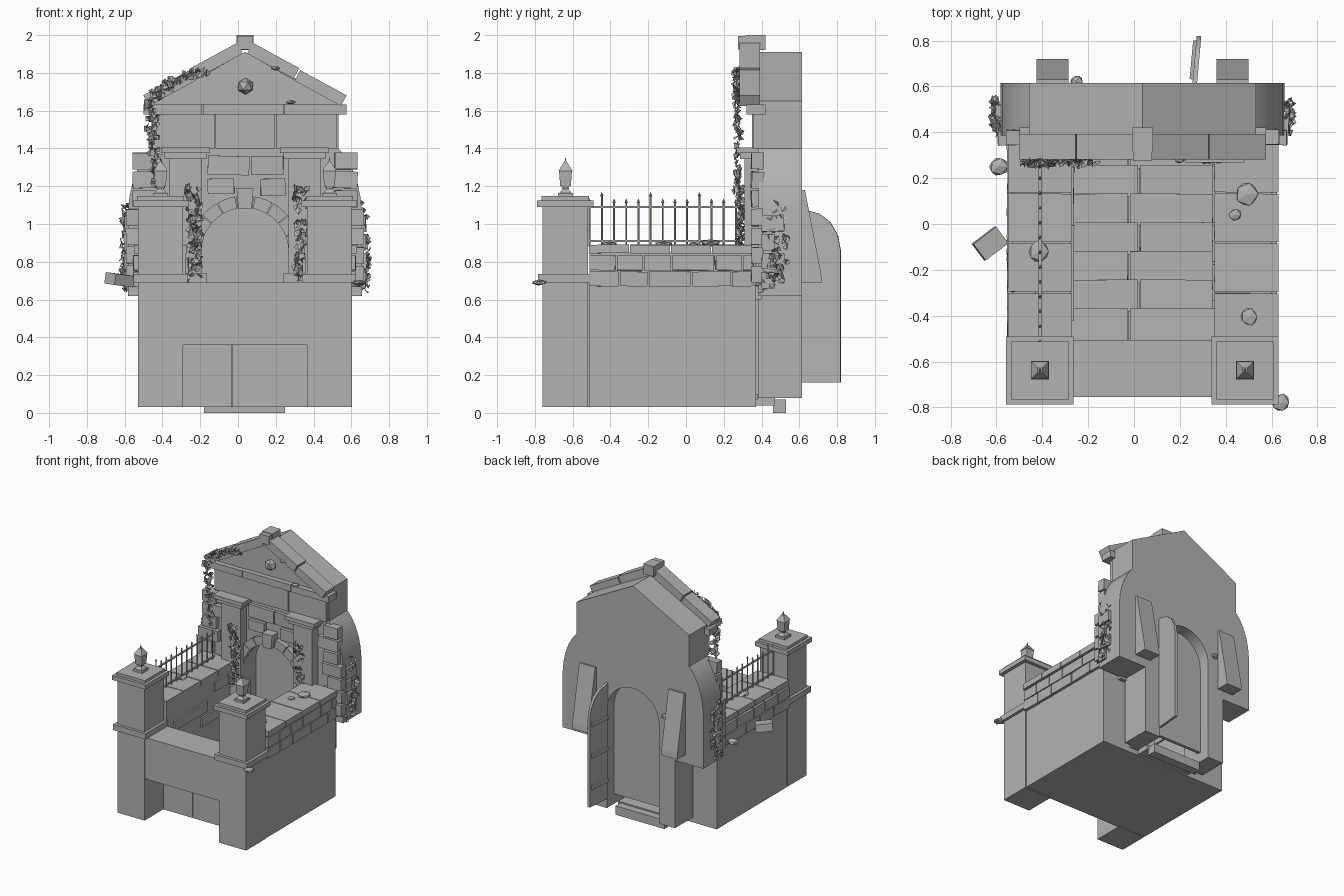
import bpy, bmesh, math, random
from mathutils import Vector, Matrix, Euler

random.seed(4)
CX = 0.037                      # symmetry axis of the gateway
stone = bpy.data.materials.new("grey_stone")
stone.diffuse_color = (0.45, 0.45, 0.45, 1)


def finish(name, bm, smooth=False):
    bmesh.ops.recalc_face_normals(bm, faces=bm.faces)
    me = bpy.data.meshes.new(name)
    bm.to_mesh(me)
    bm.free()
    me.materials.append(stone)
    ob = bpy.data.objects.new(name, me)
    bpy.context.collection.objects.link(ob)
    if smooth:
        bpy.context.view_layer.objects.active = ob
        ob.select_set(True)
        bpy.ops.object.shade_smooth_by_angle(angle=math.radians(30))
        ob.select_set(False)
    return ob


def add_box(bm, x0, x1, y0, y1, z0, z1, rot=(0, 0, 0)):
    m = (Matrix.Translation(((x0 + x1) / 2, (y0 + y1) / 2, (z0 + z1) / 2))
         @ Euler(rot).to_matrix().to_4x4()
         @ Matrix.Diagonal((x1 - x0, y1 - y0, z1 - z0, 1)))
    bmesh.ops.create_cube(bm, size=1, matrix=m)


def boxes(name, *dims):
    bm = bmesh.new()
    for d in dims:
        add_box(bm, *d)
    return finish(name, bm)


def prism(name, pts, a, b, axis="y", smooth=False):
    """Extrude a profile (x,z along y) or (y,z along x)."""
    bm = bmesh.new()
    place = (lambda p, t: (p[0], t, p[1])) if axis == "y" else (lambda p, t: (t, p[0], p[1]))
    f = bm.faces.new([bm.verts.new(place(p, a)) for p in pts])
    r = bmesh.ops.extrude_face_region(bm, geom=[f])
    d = (0, b - a, 0) if axis == "y" else (b - a, 0, 0)
    bmesh.ops.translate(bm, vec=d, verts=[v for v in r["geom"] if isinstance(v, bmesh.types.BMVert)])
    return finish(name, bm, smooth)


def arc(r, zc, a0, a1, n):
    return [(CX + r * math.cos(math.radians(a0 + (a1 - a0) * i / n)),
             zc + r * math.sin(math.radians(a0 + (a1 - a0) * i / n))) for i in range(n + 1)]


def wob(a=0.03):
    return tuple(random.uniform(-a, a) for _ in range(3))


# --- base: side walls, front wall with recess below, floor
boxes("side_walls", (-0.53, -0.275, -0.51, 0.37, 0.03, 0.85), (0.355, 0.60, -0.51, 0.37, 0.03, 0.85))
boxes("base_floor", (-0.28, 0.36, -0.51, 0.37, 0.03, 0.06))
boxes("front_wall", (-0.29, 0.365, -0.755, -0.505, 0.36, 0.69))
boxes("recess_panels", (-0.29, -0.035, -0.525, -0.50, 0.03, 0.36), (-0.03, 0.365, -0.525, -0.50, 0.03, 0.36))

# --- stairs descending towards the arch
bm = bmesh.new()
for i in range(7):
    y, z = -0.505 + 0.125 * i, 0.61 - 0.085 * i
    j = 0.0 + (0.02 if i % 2 else -0.025)
    for x0, x1 in ((-0.275, j - 0.002), (j + 0.002, 0.355)):
        add_box(bm, x0, x1, y, y + 0.125, 0.04, z - 0.03)
        add_box(bm, x0 + 0.005, x1, y - 0.004, y + 0.137, z - 0.03, z, wob(0.008))
finish("stairs", bm)
boxes("threshold", (-0.18, 0.25, 0.46, 0.53, 0.0, 0.07))
boxes("passage_floor", (-0.2, 0.27, 0.36, 0.47, 0.04, 0.08))

# --- coping and rough courses on the side walls
bm = bmesh.new()
for x0, x1 in ((-0.55, -0.27), (0.35, 0.63)):
    for k in range(4):
        y = -0.515 + 0.217 * k
        add_box(bm, x0, x1, y + 0.002, y + 0.213, 0.845, 0.89, wob(0.006))
finish("coping_stones", bm)
bm = bmesh.new()
for xo, s in ((-0.535, -1), (0.605, 1)):
    for row in range(2):
        y = -0.515
        while y < 0.32:
            w = random.uniform(0.14, 0.23)
            z = 0.755 - 0.085 * row
            add_box(bm, xo - 0.018, xo + 0.018, y + 0.004, min(y + w, 0.36) - 0.004, z, z + 0.078, wob(0.025))
            y += w
for xi in (-0.272, 0.352):
    for k in range(9):
        y = -0.42 + 0.085 * k
        z = random.choice((0.42, 0.52, 0.62, 0.74))
        add_box(bm, xi - 0.01, xi + 0.01, y, y + 0.16, z, z + 0.075, wob(0.02))
finish("wall_bricks", bm)

# --- front piers with caps and lanterns
for s, label in ((-1, "left"), (1, "right")):
    px, py = CX + s * 0.447, -0.638
    dims = []
    for h, z0, z1 in ((0.12, 0.03, 0.69), (0.142, 0.69, 0.735), (0.12, 0.735, 1.09),
                      (0.147, 1.09, 1.125), (0.125, 1.125, 1.147)):
        dims.append((px - h, px + h, py - h - 0.003, py + h, z0, z1))
    boxes(label + "_pier", *dims)
    bm = bmesh.new()
    for r0, r1, z0, z1 in ((0.04, 0.04, 1.147, 1.165), (0.032, 0.016, 1.165, 1.185), (0.016, 0.022, 1.185, 1.2),
                           (0.028, 0.034, 1.2, 1.28), (0.038, 0.01, 1.28, 1.325), (0.006, 0.001, 1.32, 1.352)):
        q = math.sqrt(2)
        bmesh.ops.create_cone(bm, cap_ends=True, segments=4, radius1=r0 * q, radius2=r1 * q, depth=z1 - z0,
                              matrix=Matrix.Translation((px, py, (z0 + z1) / 2)) @ Matrix.Rotation(math.pi / 4, 4, "Z"))
    finish(label + "_lantern", bm)

# --- iron fence on the left wall
bm = bmesh.new()
for z in (0.91, 1.09):
    add_box(bm, -0.416, -0.404, -0.51, 0.29, z - 0.005, z + 0.005)
for i in range(13):
    y, top = -0.51 + 0.0645 * i, (1.15 if (i - 1) % 4 == 0 else 1.115)
    bmesh.ops.create_cone(bm, cap_ends=True, segments=6, radius1=0.005, radius2=0.005, depth=top - 0.88,
                          matrix=Matrix.Translation((-0.41, y, (top + 0.88) / 2)))
    for r0, r1, dz in ((0.003, 0.009, -0.004), (0.009, 0.0, 0.01)):
        bmesh.ops.create_cone(bm, cap_ends=True, segments=4, radius1=r0, radius2=r1, depth=0.008 if dz < 0 else 0.02,
                              matrix=Matrix.Translation((-0.41, y, top + dz)))
finish("iron_fence", bm)

# --- gateway wall: gable, rounded shoulders and legs around the arched opening
half = [(0.37, 0.08), (0.37, 0.62), (0.62, 0.62), (0.62, 1.05), (0.612, 1.14), (0.595, 1.22),
        (0.565, 1.30), (0.53, 1.36), (0.495, 1.40), (0.495, 1.65)]
outline = [(CX + x, z) for x, z in half] + [(CX, 1.91)] + [(CX - x, z) for x, z in reversed(half)]
opening = [(CX - 0.23, 0.08)] + arc(0.23, 0.865, 180, 0, 16) + [(CX + 0.23, 0.08)]
prism("gateway_wall", outline + opening, 0.385, 0.615, smooth=True)
panel = [(CX - 0.235, 0.16)] + arc(0.235, 0.86, 180, 0, 16) + [(CX + 0.235, 0.16)]
prism("closed_door", panel, 0.50, 0.525)

# --- open door leaf behind, with cross battens
leaf = [(0, 0.16), (0.205, 0.16), (0.205, 0.86), (0.19, 0.94), (0.15, 1.01), (0.09, 1.055), (0, 1.08)]
door = prism("open_door", leaf, -0.01, 0.01, axis="x")
door.location = (0.265, 0.615, 0)
door.rotation_euler = (0, 0, -0.09)
boxes("door_battens", *[(0.25, 0.277, 0.63, 0.80, z, z + 0.03, (0, 0, -0.09)) for z in (0.3, 0.55, 0.8)])

# --- rear buttresses
for x0, x1 in ((-0.425, -0.285), (0.36, 0.50)):
    prism("rear_buttress", [(0.60, 0.69), (0.72, 0.69), (0.715, 0.74), (0.63, 1.18), (0.60, 1.18)], x0, x1, axis="x")

# --- arch ring in voussoirs, with keystone
for i in range(9):
    a = 180 - 20 * i
    prism("arch_stone", arc(0.295, 0.855, a - 0.5, a - 19.5, 3) + arc(0.23, 0.855, a - 19.5, a - 0.5, 3), 0.345, 0.40)
boxes("arch_jambs", *[(CX + s * 0.2625 - 0.0325, CX + s * 0.2625 + 0.0325, 0.345, 0.40, 0.08, 0.855) for s in (-1, 1)])
prism("arch_keystone", [(CX - 0.035, 1.08), (CX + 0.035, 1.08), (CX + 0.045, 1.19), (CX - 0.045, 1.19)], 0.31, 0.40)

# --- pilasters
for s in (-1, 1):
    px = CX + s * 0.315
    boxes("pilaster", (px - 0.085, px + 0.085, 0.31, 0.40, 0.60, 1.36), (px - 0.11, px + 0.11, 0.29, 0.40, 0.60, 0.74),
          (px - 0.11, px + 0.11, 0.285, 0.40, 1.345, 1.375), (px - 0.13, px + 0.13, 0.268, 0.40, 1.375, 1.405))

# --- frieze, cornice, pediment
boxes("frieze", (-0.455, -0.125, 0.355, 0.40, 1.40, 1.58), (-0.12, 0.197, 0.35, 0.40, 1.40, 1.58),
      (0.202, 0.525, 0.355, 0.40, 1.40, 1.58))
boxes("cornice", (-0.50, -0.19, 0.32, 0.42, 1.58, 1.632), (-0.186, 0.24, 0.32, 0.42, 1.58, 1.635),
      (0.244, 0.575, 0.32, 0.42, 1.58, 1.632))
prism("pediment", [(CX - 0.5, 1.63), (CX + 0.5, 1.63), (CX, 1.91)], 0.36, 0.39)
bm = bmesh.new()
for s in (-1, 1):
    for d, drop in ((0.17, 0.0), (0.455, 0.008)):
        ang = math.radians(28.5)
        x, z = CX + s * d * math.cos(ang), 1.945 - d * math.sin(ang) - drop
        add_box(bm, x - 0.14, x + 0.14, 0.282, 0.392, z - 0.032, z + 0.032, (0, s * ang, 0))
finish("raking_cornice", bm)
boxes("top_stone", (-0.008, 0.082, 0.315, 0.42, 1.92, 2.0), (-0.005, 0.079, 0.275, 0.33, 1.925, 1.995))

# --- rough stones on the gateway front and corners
bm = bmesh.new()
for x0, x1, z0, z1 in ((-0.16, 0.06, 1.26, 1.36), (0.07, 0.24, 1.26, 1.36), (-0.16, -0.02, 1.16, 1.24), (0.12, 0.25, 1.15, 1.24)):
    add_box(bm, x0, x1, 0.36, 0.40, z0, z1, wob(0.03))
for s in (-1, 1):
    for k in range(7):
        z, w = 0.69 + 0.1 * k, (0.17 if k % 2 else 0.12)
        x = CX + s * ((0.63 if z < 1.05 else 0.595) - w / 2)
        add_box(bm, x - w / 2, x + w / 2, 0.345, 0.41, z, z + 0.088, wob(0.04))
        if k < 4:
            x = CX + s * 0.62
            add_box(bm, x - 0.02, x + 0.02, 0.40, 0.47 + 0.05 * (k % 2), z - 0.03, z + 0.055, wob(0.05))
finish("rough_quoins", bm)

# --- fallen rocks and a loose brick
for x, y, z, r, f in ((-0.59, 0.25, 0.70, 0.045, 0.5), (-0.415, -0.12, 0.895, 0.05, 0.3), (0.49, 0.13, 0.90, 0.055, 0.35),
                      (0.44, 0.04, 0.895, 0.03, 0.4), (0.50, -0.405, 0.895, 0.042, 0.3), (0.64, -0.78, 0.69, 0.045, 0.35),
                      (0.04, 0.355, 1.73, 0.05, 1.0), (0.2, 0.29, 1.825, 0.03, 0.4), (0.28, 0.32, 1.645, 0.03, 0.4),
                      (-0.25, 0.62, 0.95, 0.03, 0.7), (0.63, 0.40, 0.68, 0.04, 0.4)):
    bm = bmesh.new()
    bmesh.ops.create_icosphere(bm, subdivisions=1, radius=r)
    for v in bm.verts:
        v.co *= random.uniform(0.85, 1.08)
        v.co.z *= f
    finish("rock", bm).location = (x, y, z)
boxes("loose_brick", (-0.69, -0.565, -0.13, -0.04, 0.675, 0.735, (0.1, 0.1, 0.65)))

# --- ivy: folded leaves scattered along stems; path points plus spread
vines = (([(-0.42, 0.27, 1.18), (-0.45, 0.28, 1.45), (-0.46, 0.27, 1.65), (-0.36, 0.27, 1.75), (-0.17, 0.27, 1.82)], 0.03, 0.015, 150),
         ([(-0.24, 0.29, 0.70), (-0.22, 0.29, 0.92), (-0.24, 0.29, 1.2)], 0.035, 0.015, 90),
         ([(0.32, 0.29, 0.70), (0.35, 0.29, 0.9), (0.33, 0.29, 1.2)], 0.035, 0.015, 75),
         ([(-0.605, 0.45, 0.65), (-0.61, 0.50, 0.85), (-0.60, 0.46, 1.1)], 0.015, 0.06, 60),
         ([(0.675, 0.45, 0.65), (0.68, 0.50, 0.85), (0.665, 0.50, 1.1)], 0.015, 0.06, 50))
bm = bmesh.new()
for path, sx, sy, n in vines:
    for _ in range(n):
        t = random.random() * (len(path) - 1)
        k = int(t)
        p = Vector(path[k]).lerp(Vector(path[k + 1]), t - k)
        p += Vector((random.uniform(-sx, sx), random.uniform(-sy, sy), random.uniform(-0.02, 0.02)))
        rot = Euler(wob(1.0)).to_matrix() @ (Matrix.Rotation(math.pi / 2, 3, "Z") if sy > sx else Matrix.Identity(3))
        w = random.uniform(0.014, 0.024)
        a, b, c, d = [bm.verts.new(p + rot @ Vector(q)) for q in
                      ((0, 0, -w), (w, -0.008, 0), (0, 0, w), (-w, -0.008, 0))]
        bm.faces.new((a, b, c))
        bm.faces.new((a, c, d))
finish("ivy", bm)
